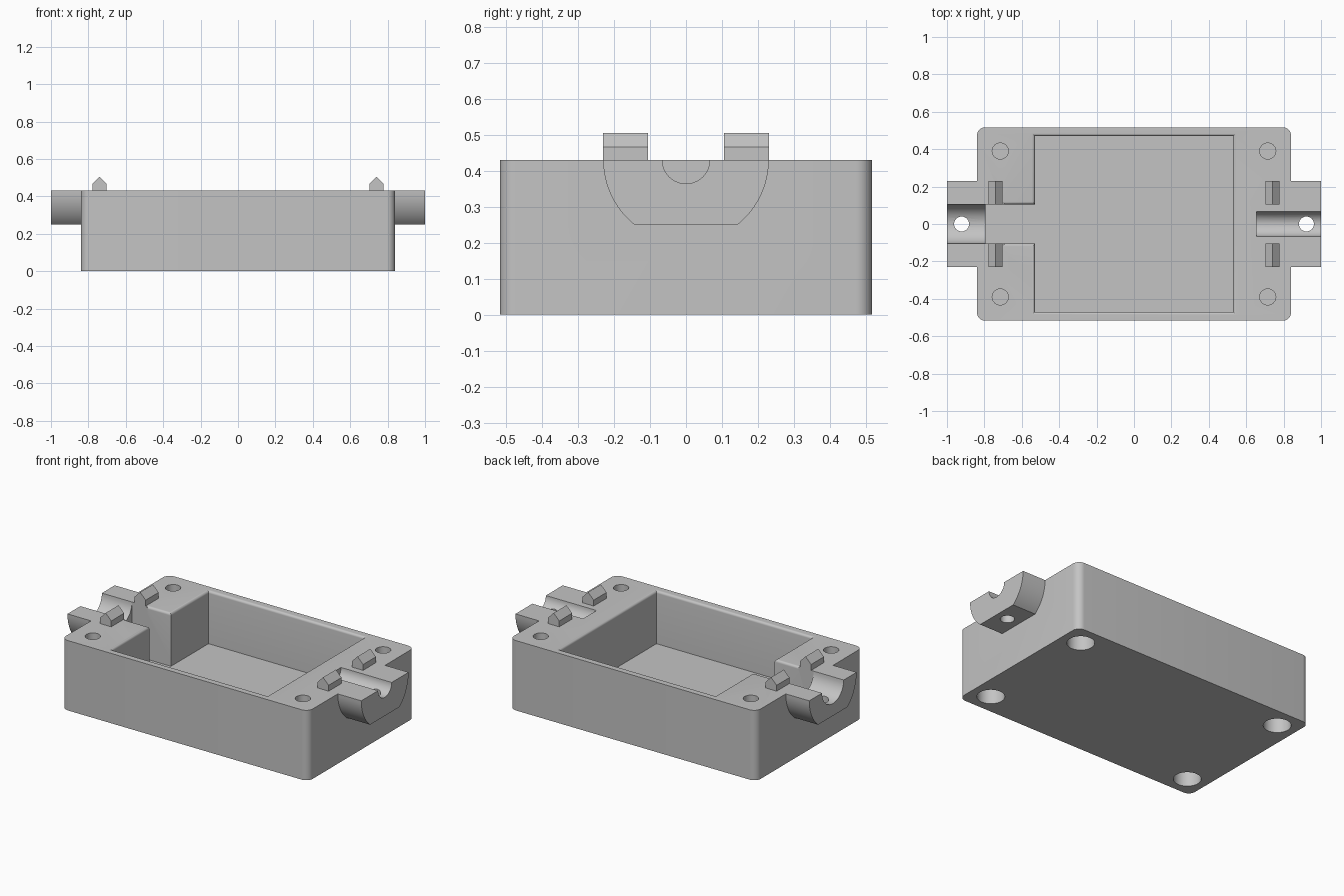
import bpy
import bmesh
from math import sin, cos, pi, asin

if "Cube" in bpy.data.objects:
    bpy.data.objects.remove(bpy.data.objects["Cube"], do_unlink=True)

TOP, FLOOR = 0.43, 0.105
BODY_X, BODY_Y = 0.84, 0.517

grey = bpy.data.materials.new("light grey plastic")
grey.use_nodes = True
COLOUR = (0.55, 0.55, 0.55, 1)
grey.diffuse_color = COLOUR
grey.node_tree.nodes["Principled BSDF"].inputs["Base Color"].default_value = COLOUR


def loft(name, rings):
    """Solid through closed rings of 3D points."""
    bm = bmesh.new()
    loops = [[bm.verts.new(p) for p in ring] for ring in rings]
    n = len(loops[0])
    for a, b in zip(loops, loops[1:]):
        for i in range(n):
            j = (i + 1) % n
            bm.faces.new((a[i], a[j], b[j], b[i]))
    bm.faces.new(loops[0])
    bm.faces.new(loops[-1])
    bmesh.ops.recalc_face_normals(bm, faces=bm.faces)
    mesh = bpy.data.meshes.new(name)
    bm.to_mesh(mesh)
    bm.free()
    mesh.materials.append(grey)
    obj = bpy.data.objects.new(name, mesh)
    bpy.context.collection.objects.link(obj)
    return obj


def prism(name, pts, axis, lo, hi):
    """Extrude a 2D profile along an axis."""
    place = {"x": lambda a, b, h: (h, a, b),
             "y": lambda a, b, h: (a, h, b),
             "z": lambda a, b, h: (a, b, h)}[axis]
    return loft(name, [[place(a, b, h) for a, b in pts] for h in (lo, hi)])


def arc(cx, cy, r, start, end, steps):
    return [(cx + r * cos(start + (end - start) * i / steps),
             cy + r * sin(start + (end - start) * i / steps)) for i in range(steps + 1)]


def circle(cx, cy, r):
    return arc(cx, cy, r, 0, 2 * pi, 40)[:-1]


def rect(x0, x1, y0, y1):
    return [(x0, y0), (x1, y0), (x1, y1), (x0, y1)]


def pit(name, x0, x1, y, r=0.015):
    """Rectangular pocket whose upper rim is rounded over."""
    levels = [(0, FLOOR)]
    levels += [(r * (1 - cos(t)), TOP - r + r * sin(t)) for t in (i * pi / 12 for i in range(7))]
    levels.append((r, TOP + 0.1))
    return loft(name, [[(px, py, z) for px, py in rect(x0 - o, x1 + o, -y - o, y + o)]
                       for o, z in levels])


def combine(target, tool, operation):
    mod = target.modifiers.new("combine", "BOOLEAN")
    mod.operation = operation
    mod.solver = "EXACT"
    mod.object = tool
    bpy.context.view_layer.objects.active = target
    bpy.ops.object.modifier_apply(modifier=mod.name)
    bpy.data.objects.remove(tool, do_unlink=True)


# Case with rounded vertical corners
R = 0.045
outline = []
for k, (sx, sy) in enumerate(((1, 1), (-1, 1), (-1, -1), (1, -1))):
    outline += arc(sx * (BODY_X - R), sy * (BODY_Y - R), R, k * pi / 2, (k + 1) * pi / 2, 8)
case = prism("case", outline, "z", 0, TOP)

# Cable arms: round cradle with a flat underside
ARM_R, ARM_DROP = 0.23, 0.18
a = asin(ARM_DROP / ARM_R)
arm = arc(0, TOP, ARM_R, -pi, -pi + a, 12) + arc(0, TOP, ARM_R, -a, 0, 12)
for side in (-1, 1):
    lo, hi = sorted((side * 0.75, side))
    combine(case, prism("arm", arm, "x", lo, hi), "UNION")

# Main pocket and the slot leading to the wide cable channel
cuts = [pit("pocket", -0.53, 0.53, 0.47),
        pit("slot_rim", -0.69, -0.5, 0.105),
        prism("slot", rect(-0.795, -0.5, -0.105, 0.105), "z", FLOOR, TOP + 0.1)]

# Cable channels, wide on one end and narrow on the other
cuts += [prism("wide_channel", circle(0, TOP, 0.105), "x", -1.1, -0.79),
         prism("narrow_channel", circle(0, TOP, 0.066), "x", 0.655, 1.1)]

# Tie holes through the arms, screw holes and counterbores in the corners
for side in (-1, 1):
    cuts.append(prism("tie_hole", circle(side * 0.922, 0, 0.04), "z", 0.1, 0.6))
    for end in (-1, 1):
        x, y = side * 0.715, end * 0.39
        cuts.append(prism("screw_hole", circle(x, y, 0.043), "z", 0.22, 0.6))
        cuts.append(prism("counterbore", circle(x, y, 0.078), "z", -0.1, 0.2))
for tool in cuts:
    combine(case, tool, "DIFFERENCE")

# Pointed locating ridges beside the channels
for side, label in ((-1, "right"), (1, "left")):
    x = side * 0.74
    ridge = [(x - 0.038, TOP - 0.01), (x + 0.038, TOP - 0.01), (x + 0.038, 0.466),
             (x, 0.505), (x - 0.038, 0.466)]
    prism(label + "_front_ridge", ridge, "y", -0.23, -0.105)
    prism(label + "_back_ridge", ridge, "y", 0.105, 0.23)

# Smooth the curves, keep the hard edges
bpy.ops.object.select_all(action="DESELECT")
case.select_set(True)
bpy.context.view_layer.objects.active = case
bpy.ops.object.shade_smooth_by_angle(angle=0.5)
